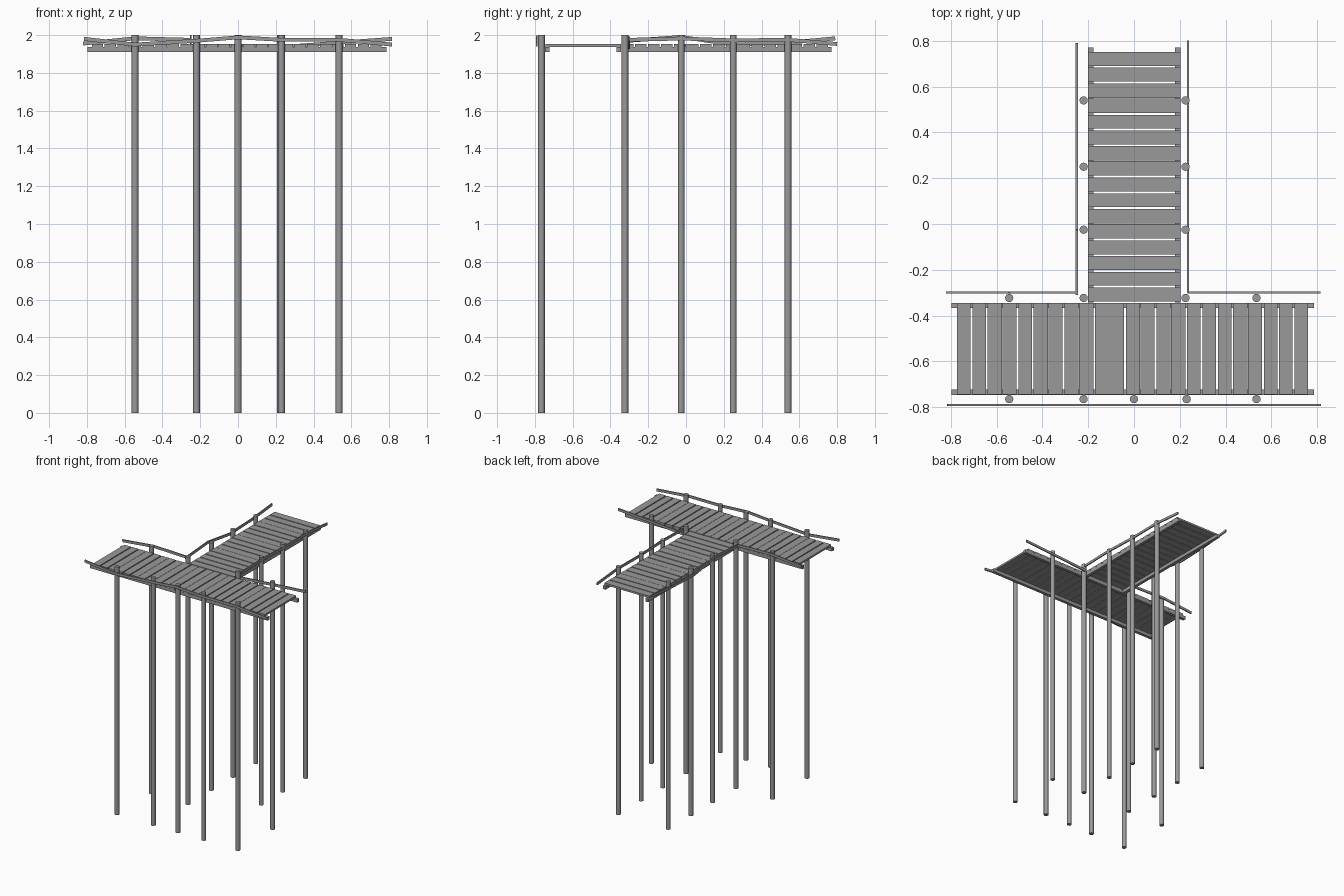
import bpy
import math
from mathutils import Vector

cube = bpy.data.objects.get("Cube")
if cube:
    bpy.data.objects.remove(cube, do_unlink=True)

grey = bpy.data.materials.new("weathered_grey")
grey.use_nodes = True
grey.diffuse_color = (0.32, 0.32, 0.32, 1)
grey.node_tree.nodes["Principled BSDF"].inputs["Base Color"].default_value = (0.32, 0.32, 0.32, 1)


def box(name, low, high):
    """Axis-aligned box between two corners."""
    low, high = Vector(low), Vector(high)
    bpy.ops.mesh.primitive_cube_add(size=1, location=(low + high) / 2)
    ob = bpy.context.object
    ob.name = name
    ob.scale = high - low
    ob.data.materials.append(grey)
    return ob


def bar(name, start, end, width, height):
    """Flat bar running from one point to another."""
    start, end = Vector(start), Vector(end)
    way = end - start
    bpy.ops.mesh.primitive_cube_add(size=1, location=(start + end) / 2)
    ob = bpy.context.object
    ob.name = name
    ob.scale = (way.length, width, height)
    ob.rotation_euler = (0, -math.asin(way.z / way.length), math.atan2(way.y, way.x))
    ob.data.materials.append(grey)


def post(x, y):
    bpy.ops.mesh.primitive_cylinder_add(vertices=16, radius=0.018, depth=2, location=(x, y, 1))
    ob = bpy.context.object
    ob.name = "post"
    ob.data.materials.append(grey)
    bpy.ops.object.shade_smooth_by_angle(angle=math.radians(40))


def planks(name, start, pitch, count, tight, low, high, axis):
    """Row of boards; joints listed in tight are nearly closed."""
    for i in range(count):
        a = start + i * pitch + (0.001 if i in tight else 0.004)
        b = start + (i + 1) * pitch - (0.001 if i + 1 in tight else 0.004)
        if axis == "x":
            box(name, (a, low, 1.937), (b, high, 1.952))
        else:
            box(name, (low, a, 1.937), (high, b, 1.952))


# Posts
for x in (-0.545, -0.22, 0, 0.23, 0.535):
    post(x, -0.765)
for x in (-0.545, -0.22, 0.225, 0.535):
    post(x, -0.323)
for y in (-0.025, 0.25, 0.54):
    post(-0.22, y)
    post(0.225, y)

# Cross walkway: boards on two long beams
planks("cross_plank", -0.777, 0.067, 23, (3, 6, 8, 10, 12, 14, 19), -0.745, -0.345, "x")
for y in (-0.734, -0.356):
    box("cross_beam", (-0.797, y - 0.012, 1.91), (0.787, y + 0.012, 1.937))

# Long walkway: boards on two long beams
planks("long_plank", -0.342, 0.0686, 16, (5, 9, 13), -0.2, 0.203, "y")
for x in (-0.188, 0.191):
    box("long_beam", (x - 0.012, -0.342, 1.91), (x + 0.012, 0.77, 1.937))


# Handrails, in straight pieces from post to post
def rail(name, path):
    for start, end in zip(path, path[1:]):
        bar(name, start, end, 0.009, 0.02)


rail("front_rail", [(x, -0.79, z) for x, z in (
    (-0.815, 1.98), (-0.545, 1.95), (-0.22, 1.97), (0, 1.988),
    (0.23, 1.975), (0.535, 1.975), (0.815, 1.95))])
rail("back_right_rail", [(x, -0.3, z) for x, z in (
    (-0.82, 1.955), (-0.545, 1.983), (-0.25, 1.975))])
rail("back_left_rail", [(x, -0.3, z) for x, z in (
    (0.235, 1.937), (0.535, 1.96), (0.815, 1.98))])
rail("long_right_rail", [(-0.25, y, z) for y, z in (
    (-0.31, 1.97), (-0.025, 1.99), (0.25, 1.95), (0.54, 1.96), (0.79, 1.983))])
rail("long_left_rail", [(0.235, y, z) for y, z in (
    (-0.3, 1.975), (-0.025, 1.982), (0.25, 1.972), (0.54, 1.975), (0.8, 1.953))])
